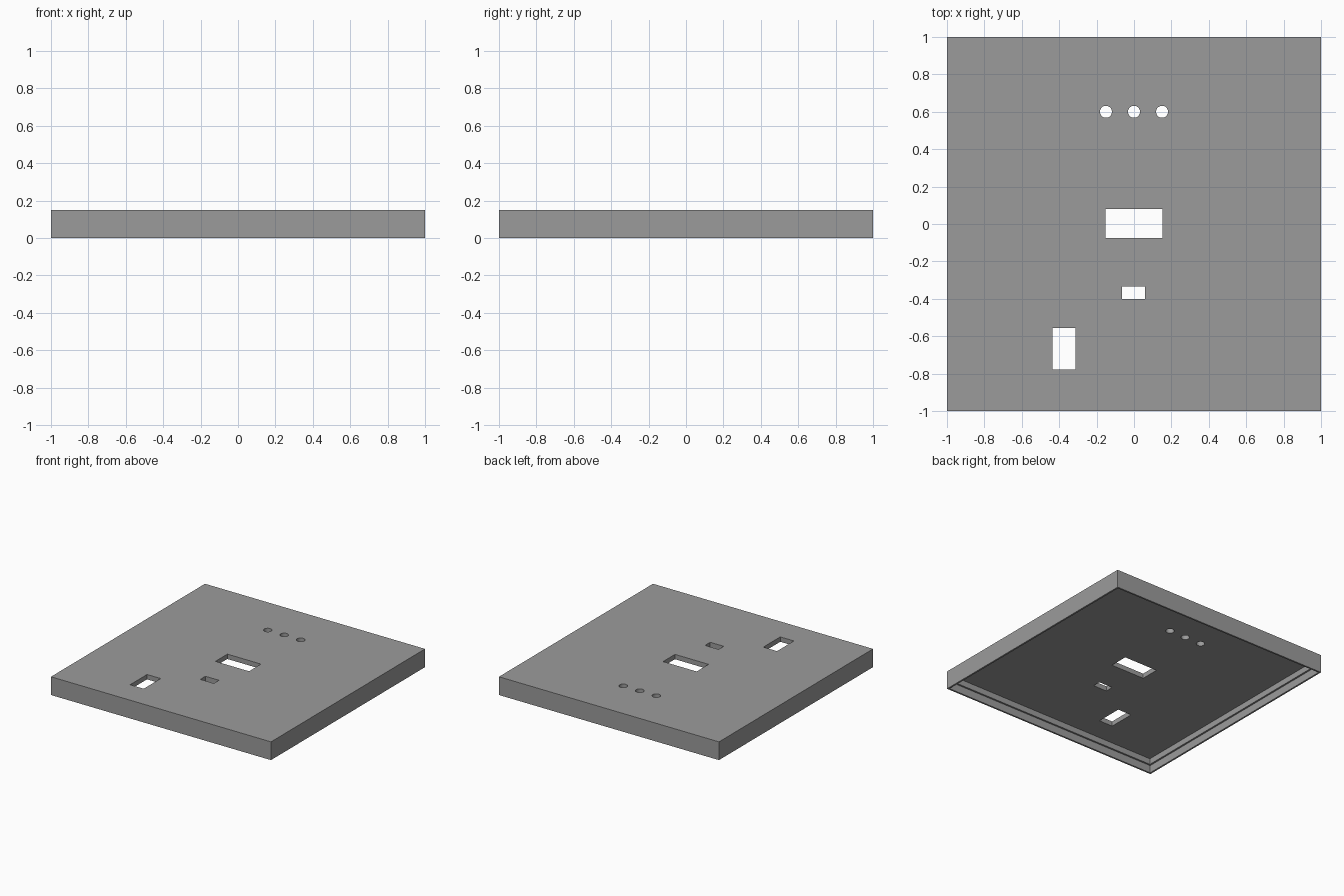
import bpy, bmesh
from mathutils import Matrix, Vector

if "Cube" in bpy.data.objects:
    bpy.data.objects.remove(bpy.data.objects["Cube"])

HEIGHT = 0.15
RIM_STEP = 0.02        # width of the rim and of the inner ledge
LEDGE_Z = 0.062        # height of the ledge
CEILING_Z = 0.11       # underside of the top plate

grey = bpy.data.materials.new("mid_grey")
grey.diffuse_color = (0.33, 0.33, 0.33, 1)
grey.use_nodes = True
grey.node_tree.nodes["Principled BSDF"].inputs["Base Color"].default_value = grey.diffuse_color


def make_object(name, bm):
    bmesh.ops.recalc_face_normals(bm, faces=bm.faces)
    mesh = bpy.data.meshes.new(name)
    bm.to_mesh(mesh)
    bm.free()
    mesh.materials.append(grey)
    obj = bpy.data.objects.new(name, mesh)
    bpy.context.collection.objects.link(obj)
    return obj


def box(bm, x0, x1, y0, y1, z0, z1):
    centre = Vector(((x0 + x1) / 2, (y0 + y1) / 2, (z0 + z1) / 2))
    size = Matrix.Diagonal((x1 - x0, y1 - y0, z1 - z0, 1))
    bmesh.ops.create_cube(bm, size=1, matrix=Matrix.Translation(centre) @ size)


# Square cover, hollowed from below in two steps
bm = bmesh.new()
box(bm, -1, 1, -1, 1, 0, HEIGHT)
bottom = min(bm.faces, key=lambda f: f.calc_center_median().z)
for level in (LEDGE_Z, CEILING_Z):
    bmesh.ops.inset_region(bm, faces=[bottom], thickness=RIM_STEP)
    top = bmesh.ops.extrude_discrete_faces(bm, faces=[bottom])["faces"][0]
    for v in top.verts:
        v.co.z = level
    bottom = top
cover = make_object("cover", bm)

# Cutter for the rectangular windows and the three round holes
bm = bmesh.new()
for x0, x1, y0, y1 in ((-0.153, 0.153, -0.075, 0.08),
                       (-0.063, 0.06, -0.40, -0.333),
                       (-0.437, -0.313, -0.777, -0.557)):
    box(bm, x0, x1, y0, y1, 0.05, 0.25)
for x in (-0.15, 0, 0.15):
    bmesh.ops.create_cone(bm, cap_ends=True, segments=32, radius1=0.032, radius2=0.032,
                          depth=0.2, matrix=Matrix.Translation((x, 0.6, 0.15)))
cutter = make_object("hole_cutter", bm)
cutter.hide_render = True

# Cut the openings and drop the cutter
cut = cover.modifiers.new("openings", "BOOLEAN")
cut.operation = "DIFFERENCE"
cut.solver = "EXACT"
cut.object = cutter
bpy.context.view_layer.objects.active = cover
cover.select_set(True)
bpy.ops.object.modifier_apply(modifier=cut.name)
bpy.data.objects.remove(cutter)

# Smooth hole walls, sharp edges elsewhere
bpy.ops.object.shade_smooth_by_angle(angle=0.52)
